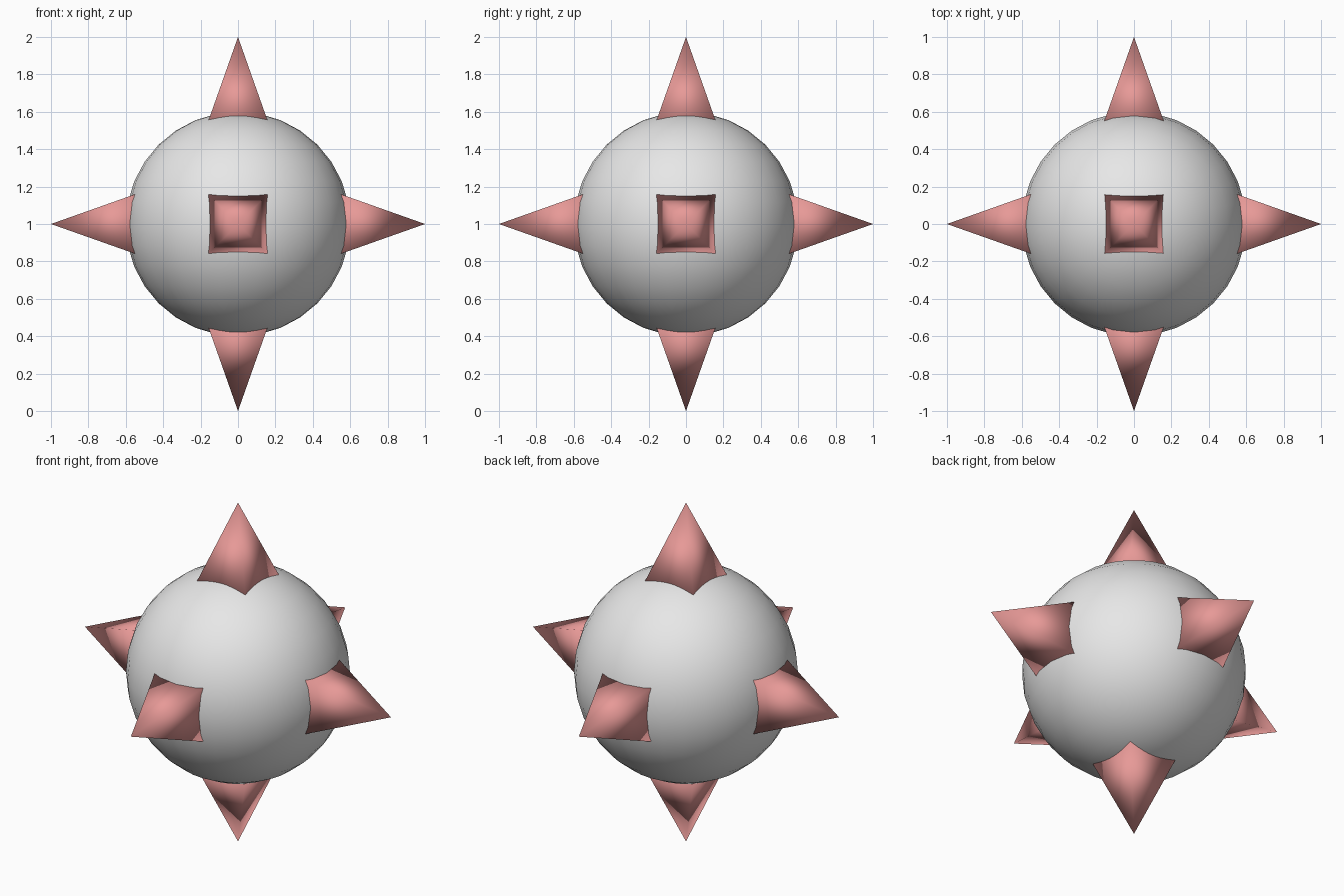
import bpy
import math
from mathutils import Matrix, Vector

cube = bpy.data.objects.get("Cube")
if cube:
    bpy.data.objects.remove(cube, do_unlink=True)

CENTRE = Vector((0, 0, 1))


def make_material(name, colour):
    mat = bpy.data.materials.new(name)
    mat.use_nodes = True
    mat.diffuse_color = colour
    mat.node_tree.nodes["Principled BSDF"].inputs["Base Color"].default_value = colour
    return mat


def finish(obj, name, mat):
    obj.name = name
    obj.data.name = name
    obj.data.materials.append(mat)
    obj.data.shade_smooth()


grey = make_material("light grey", (0.8, 0.8, 0.8, 1))
pink = make_material("salmon pink", (0.8, 0.32, 0.31, 1))

# Round body
bpy.ops.mesh.primitive_uv_sphere_add(segments=32, ring_count=16, radius=0.6, location=CENTRE)
finish(bpy.context.object, "body", grey)

# Six square spikes, fully smooth-shaded, sunk into the body
directions = {
    "left": (1, 0, 0), "right": (-1, 0, 0),
    "back": (0, 1, 0), "front": (0, -1, 0),
    "top": (0, 0, 1), "bottom": (0, 0, -1),
}
for side, direction in directions.items():
    axis = Vector(direction)
    bpy.ops.mesh.primitive_cone_add(vertices=4, radius1=0.25, radius2=0, depth=0.5)
    spike = bpy.context.object
    turn = axis.to_track_quat("Z", "Y").to_matrix().to_4x4()
    spike.matrix_world = (Matrix.Translation(CENTRE + axis * 0.75) @ turn
                          @ Matrix.Rotation(math.radians(45), 4, "Z"))
    finish(spike, side + "_spike", pink)
